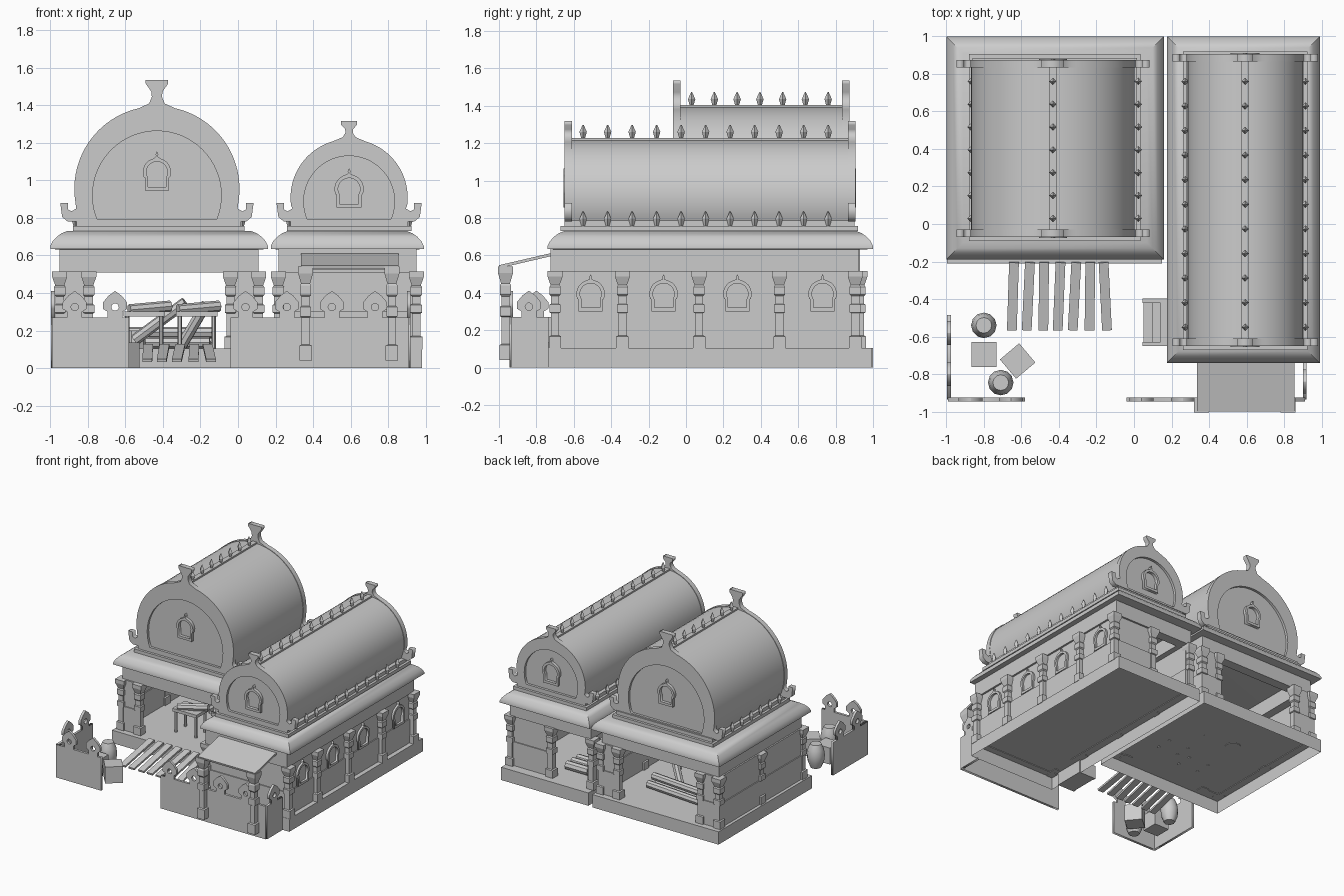
import bpy, bmesh, math, random
from mathutils import Vector

if "Cube" in bpy.data.objects:
    bpy.data.objects.remove(bpy.data.objects["Cube"])
random.seed(4)
COL = bpy.context.scene.collection


def finish(name, me, smooth=False):
    if smooth:
        me.shade_smooth()
        me.set_sharp_from_angle(angle=math.radians(32))
    ob = bpy.data.objects.new(name, me)
    COL.objects.link(ob)
    return ob


def stack(name, cx, cy, rings, bottom=True, n=4, smooth=False):
    """Loft of rectangles (hx, hy, z), or of round n-gons."""
    bm = bmesh.new()
    loops = []
    for hx, hy, z in rings:
        if n == 4:
            pts = [(-hx, -hy), (hx, -hy), (hx, hy), (-hx, hy)]
        else:
            pts = [(hx * math.cos(math.tau * i / n), hy * math.sin(math.tau * i / n)) for i in range(n)]
        loops.append([bm.verts.new((cx + x, cy + y, z)) for x, y in pts])
    for a, b in zip(loops, loops[1:]):
        for i in range(n):
            bm.faces.new((a[i], a[(i + 1) % n], b[(i + 1) % n], b[i]))
    bm.faces.new(loops[-1])
    if bottom:
        bm.faces.new(loops[0][::-1])
    me = bpy.data.meshes.new(name)
    bm.to_mesh(me)
    bm.free()
    return finish(name, me, smooth)


def box(name, x0, x1, y0, y1, z0, z1, bottom=True):
    hx, hy = (x1 - x0) / 2, (y1 - y0) / 2
    return stack(name, (x0 + x1) / 2, (y0 + y1) / 2, [(hx, hy, z0), (hx, hy, z1)], bottom)


def plate(name, loops, side, p0, p1, smooth=False):
    """Flat outline (with holes) in x-z (side=False) or y-z (side=True), thick from p0 to p1."""
    cu = bpy.data.curves.new(name, 'CURVE')
    cu.dimensions, cu.fill_mode, cu.extrude = '2D', 'BOTH', (p1 - p0) / 2
    for pts in loops:
        sp = cu.splines.new('POLY')
        sp.points.add(len(pts) - 1)
        for p, (u, v) in zip(sp.points, pts):
            p.co = (u, v, 0, 1)
        sp.use_cyclic_u = True
    tmp = bpy.data.objects.new("tmp", cu)
    COL.objects.link(tmp)
    bpy.context.view_layer.update()
    me = bpy.data.meshes.new_from_object(tmp.evaluated_get(bpy.context.evaluated_depsgraph_get()))
    bpy.data.objects.remove(tmp)
    ob = finish(name, me, smooth)
    mid = (p0 + p1) / 2
    ob.rotation_euler = (math.pi / 2, 0, math.pi / 2 if side else 0)
    ob.location = (mid, 0, 0) if side else (0, mid, 0)
    return ob


def rod(name, a, b, r, n=8):
    a, b = Vector(a), Vector(b)
    ob = stack(name, 0, 0, [(r, r, 0), (r, r, (b - a).length)], n=n)
    ob.location = a
    ob.rotation_euler = (b - a).to_track_quat('Z', 'Y').to_euler()


def arc(cx, cz, r, a0, a1, n=28):
    return [(cx + r * math.cos(math.radians(a0 + (a1 - a0) * i / n)),
             cz + r * math.sin(math.radians(a0 + (a1 - a0) * i / n))) for i in range(n + 1)]


def horseshoe(cx, cz, r, zb, n=40):
    a = math.degrees(math.asin((zb - cz) / r))
    return arc(cx, cz, r, a, 180 - a, n)


def mirror(half, cx):
    return half + [(2 * cx - x, z) for x, z in reversed(half)]


def window(name, u, z, w, h, side, p0, p1):
    c = z + .52 * h
    outer = mirror([(u + .85 * w, z), (u + .85 * w, c - .4 * w)] + arc(u, c, w, -20, 76, 8)
                   + [(u + .06 * w, z + .96 * h), (u + .1 * w, z + 1.02 * h), (u + .01 * w, z + 1.1 * h)], u)
    inner = mirror([(u + .65 * w, z + .02), (u + .65 * w, c - .35 * w)] + arc(u, c, .75 * w, -20, 85, 8), u)
    plate(name, [outer, inner], side, p0, p1)


def column(name, x, y, z0=.1, z1=.515):
    s = [(.033, 0), (.033, .16), (.022, .17), (.022, .46), (.03, .47), (.03, .57), (.022, .58),
         (.022, .68), (.03, .7), (.03, .8), (.024, .82), (.04, .93), (.04, 1)]
    stack(name, x, y, [(h, h, z0 + (z1 - z0) * t) for h, t in s])


def roof(tag, ex, ey, slab, cx, cz, r, ri, gy, fin, win, studs):
    # flared eave and slab under the vault
    mx, my, hx, hy = sum(ex) / 2, sum(ey) / 2, (ex[1] - ex[0]) / 2, (ey[1] - ey[0]) / 2
    prof = [(.06, .63), (0, .635), (0, .65), (.012, .675), (.035, .7), (.06, .718), (.09, .73)]
    stack(tag + "_eave", mx, my, [(hx - i, hy - i, z) for i, z in prof], smooth=True)
    box(tag + "_roof_slab", *slab, .73, .757)
    box(tag + "_roof_slab_upper", slab[0] + .02, slab[1] - .02, slab[2] + .02, slab[3] - .02, .757, .785)
    # barrel vault with ridge strip
    zb = .78
    plate(tag + "_vault", [horseshoe(cx, cz, r - .004, zb)], False, gy[0] + .02, gy[1] - .02, True)
    box(tag + "_ridge", cx - .02, cx + .02, gy[0] + .03, gy[1] - .03, cz + r - .02, cz + r + .008)
    # gable plates with curled feet and crown finial
    top, fw = fin
    q = r + cx
    nk = fw * .45
    a_top = math.degrees(math.acos((nk + .07) / r))
    half = [(q - .03, zb), (q + .035, zb), (q + .065, zb + .025), (q + .075, zb + .1), (q + .035, zb + .1),
            (q + .035, zb + .065), (q + .015, zb + .055), (q - .01, zb + .07)]
    half += arc(cx, cz, r, -8, a_top, 24)
    h = top - cz - r
    half += [(cx + nk + .015, cz + r + .1 * h), (cx + nk, cz + r + .35 * h), (cx + nk * 1.1, cz + r + .55 * h),
             (cx + fw, top - .02), (cx + fw, top)]
    outline = mirror(half, cx)
    hole = horseshoe(cx, cz - .02 if r < .4 else cz - .035, ri, .795)
    for nm, y in (("front", gy[0]), ("back", gy[1] - .04)):
        plate(f"{tag}_{nm}_gable", [outline, hole], False, y, y + .04)
    window(tag + "_front_gable_window", cx, *win, False, gy[0] - .005, gy[0] + .025)
    window(tag + "_back_gable_window", cx, *win, False, gy[1] - .025, gy[1] + .005)
    # rows of diamond studs
    n, y0, y1 = studs
    for i in range(n):
        y = y0 + (y1 - y0) * i / (n - 1)
        for x, z in ((cx, cz + r), (slab[0] + .012, .755), (slab[1] - .012, .755)):
            ob = stack(tag + "_stud", 0, 0, [(.006, .006, z), (.014, .014, z + .04), (.002, .002, z + .078)])
            ob.location = (x, y, 0)
            ob.rotation_euler.z = math.pi / 4
            ob.scale = (1, 1, 1)


def beams(tag, x0, x1, y0, y1):
    for nm, b in (("left", (x0, x0 + .08, y0, y1)), ("right", (x1 - .08, x1, y0, y1)),
                  ("front", (x0 + .08, x1 - .08, y0, y0 + .08)), ("back", (x0 + .08, x1 - .08, y1 - .08, y1))):
        box(f"{tag}_{nm}_beam", *b, .51, .635)


def wall(name, x0, x1, y0, y1):
    box(name, x0, x1, y0, y1, .1, .515)
    box(name + "_dado", x0 - .008, x1 + .008, y0 - .008, y1 + .008, .1, .3)


# workshop hall (left)
box("hall_plinth", -.995, .15, -.21, 1, 0, .105, False)
beams("hall", -.95, .11, -.14, .93)
roof("hall", (-1, .16), (-.19, 1), (-.88, .035, -.09, .905), -.432, .955, .44, .343, (-.07, .875),
     (1.536, .06), (.945, .075, .19), (7, .76, .03))
for y in (-.14, .93):
    for x in (-.95, -.795, -.04, .11):
        column("hall_column", x, y)
    for x in (-.95, -.04):
        wall("hall_end_panel", x, x + .15, y - .012, y + .012)
for x in (-.95, .11):
    column("hall_middle_column", x, .4)
    wall("hall_side_wall", x - .012, x + .012, -.14, .93)

# long house (right)
box("house_plinth", .19, .98, -.735, .995, 0, .105, False)
beams("house", .215, .95, -.725, .925)
roof("house", (.175, .99), (-.74, 1), (.26, .925, -.67, .92), .592, .908, .312, .242, (-.65, .905),
     (1.317, .043), (.855, .078, .19), (11, .76, -.55))
for x in (.215, .95):
    for y in (-.7, -.34, .07, .5, .905):
        column("house_column", x, y)
for y, s in ((-.51, 0), (-.12, 1), (.275, 1), (.73, 1)):
    window("house_right_window", y, .3, .076, .18, True, .925, .952)
    if s:
        window("house_left_window", y, .3, .076, .18, True, .213, .24)
wall("house_right_wall", .915, .935, -.7, .9)
wall("house_left_wall", .23, .25, -.42, .9)
wall("house_left_door_jamb", .23, .25, -.7, -.62)
wall("house_front_wall", .23, .93, -.7, -.68)
wall("house_back_wall", .58, .93, .89, .91)
column("house_back_column", .585, .905)

# side steps
for i in range(3):
    box("step", .05 + .045 * i, .2, -.63, -.42, 0, .035 * (i + 1))
for y in (-.65, -.42):
    box("step_cheek", .045, .2, y, y + .022, 0, .11)

# awning over the front
aw = box("awning", -.26, .26, -.144, .144, -.008, .008)
aw.location, aw.rotation_euler.x = (.595, -.858, .572), .228
for x in (.36, .82):
    column("awning_post", x, -.965, .04, .54)
box("awning_rail", .335, .855, -.985, -.955, .525, .542)


# garden fences with pierced onion finials
def fence(name, side, a, b, p, tops):
    plate(name, [[(a, 0), (b, 0), (b, .27), (a, .27)]], side, p - .01, p + .01)
    for u in tops:
        half = [(u + .04, .265), (u + .04, .3), (u + .064, .315), (u + .064, .35), (u + .035, .385), (u + .001, .41)]
        plate(name + "_finial", [mirror(half, u), arc(u, .325, .02, 0, 324, 9)], side, p - .01, p + .01)


fence("front_left_fence", False, -.99, -.58, -.935, (-.87, -.655))
fence("left_side_fence", True, -.935, -.485, -.985, (-.8, -.58))
fence("front_right_fence", False, -.04, .91, -.935, (.04, .26, .5, .73))
fence("right_side_fence", True, -.935, -.735, .91, (-.84,))

# plank ramp into the hall
for i in range(7):
    x = -.645 + .082 * i
    ob = box("ramp_plank", -.026, .026, -.185, .185, -.008, .008)
    ob.location = (x, -.385, .08)
    ob.rotation_euler = (.22, 0, random.uniform(-.06, .06))

# barrels and crates
for x, y in ((-.8, -.54), (-.71, -.845)):
    stack("barrel", x, y, [(.042, .042, 0), (.062, .062, .05), (.068, .068, .1), (.06, .06, .15), (.042, .042, .19)],
          n=12, smooth=True)
for x, y, a in ((-.8, -.695, 0), (-.62, -.73, .7)):
    ob = box("crate", -.067, .067, -.067, .067, 0, .135)
    ob.location, ob.rotation_euler.z = (x, y, 0), a

# work tables, timber and stumps inside the hall
for x, y in ((-.5, .1), (-.22, .2)):
    box("table_top", x - .11, x + .11, y - .08, y + .08, .275, .3)
    for sx in (-1, 1):
        for sy in (-1, 1):
            rod("table_leg", (x + sx * .09, y + sy * .06, .1), (x + sx * .09, y + sy * .06, .28), .012, 6)
for a, b in (((-.58, .05, .31), (-.36, .13, .33)), ((-.32, .15, .31), (-.1, .24, .33)),
             ((-.55, .45, .15), (-.28, .4, .35)), ((-.3, .5, .12), (-.17, .42, .34)),
             ((-.62, .7, .135), (-.12, .66, .135)), ((-.64, .62, .135), (-.15, .58, .135)),
             ((-.6, .66, .19), (-.14, .62, .19))):
    rod("timber", a, b, .03)
stack("stump", -.55, .5, [(.06, .06, .1), (.055, .055, .2)], n=10)
for i in range(3):
    rod("house_log", (.36, .6 + .07 * i, .14), (.56, .6 + .07 * i, .14), .035)
